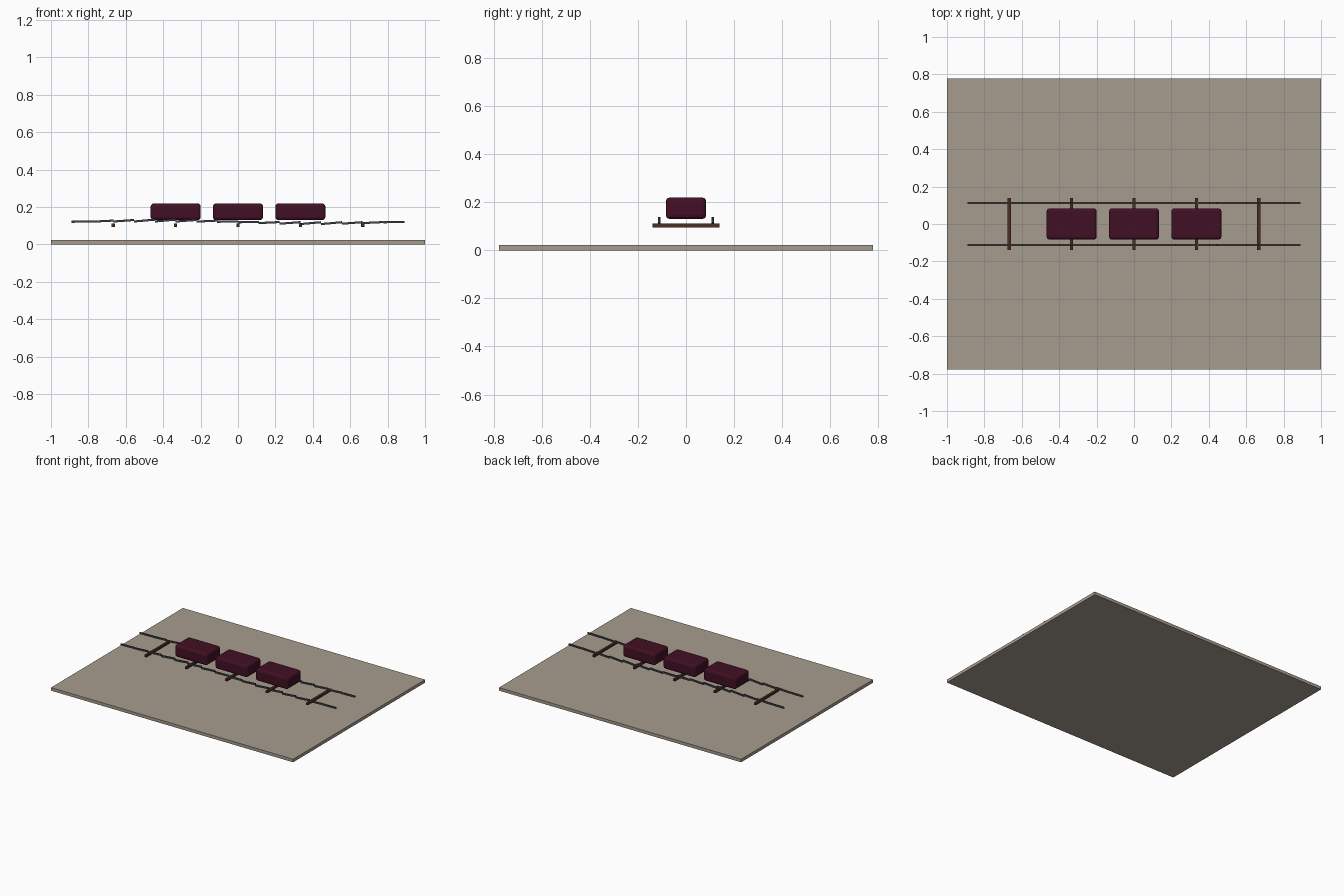
import bpy, math

if "Cube" in bpy.data.objects:
    bpy.data.objects.remove(bpy.data.objects["Cube"])

U = 1 / 9  # one layout unit


def material(name, color):
    m = bpy.data.materials.new(name)
    m.diffuse_color = (*color, 1)
    m.use_nodes = True
    m.node_tree.nodes["Principled BSDF"].inputs["Base Color"].default_value = m.diffuse_color
    return m


SAND = material("sandy_ground", (0.39, 0.335, 0.275))
MAROON = material("dark_maroon", (0.055, 0.005, 0.018))
STEEL = material("dark_steel", (0.06, 0.065, 0.068))
WOOD = material("dark_wood", (0.075, 0.028, 0.016))


def box(name, loc, size, mat, tilt=0, bevel=0):
    bpy.ops.mesh.primitive_cube_add(size=1, location=loc, rotation=(0, tilt, 0))
    ob = bpy.context.object
    ob.name = name
    ob.scale = size
    bpy.ops.object.transform_apply(location=False, rotation=False, scale=True)
    ob.data.materials.append(mat)
    if bevel:
        mod = ob.modifiers.new("rounded_edges", 'BEVEL')
        mod.width = bevel
        mod.segments = 3
    return ob


# Ground slab
box("ground_slab", (0, 0, 0.0115), (2, 14 * U, 0.023), SAND)

# Cross ties
for i in range(-2, 3):
    box("cross_tie", (i * 3 * U, 0, 0.103), (0.0167, 0.278, 0.0167), WOOD)

# Gently waving rails made from short tilted pieces
for side in (-1, 1):
    for i in range(16):
        x = (i - 7.5) * U
        wave = math.sin(math.pi * x / (8 * U))
        box("rail_piece", (x, side * U, 0.121 - 0.007 * wave),
            (U * 1.01, 0.011, 0.011), STEEL, tilt=-0.09 * abs(wave))

# Train cars with rounded edges
for i in range(-1, 2):
    box("train_car", (i * 3 * U, 0, 0.175), (0.267, 0.167, 0.089), MAROON, bevel=0.016)
